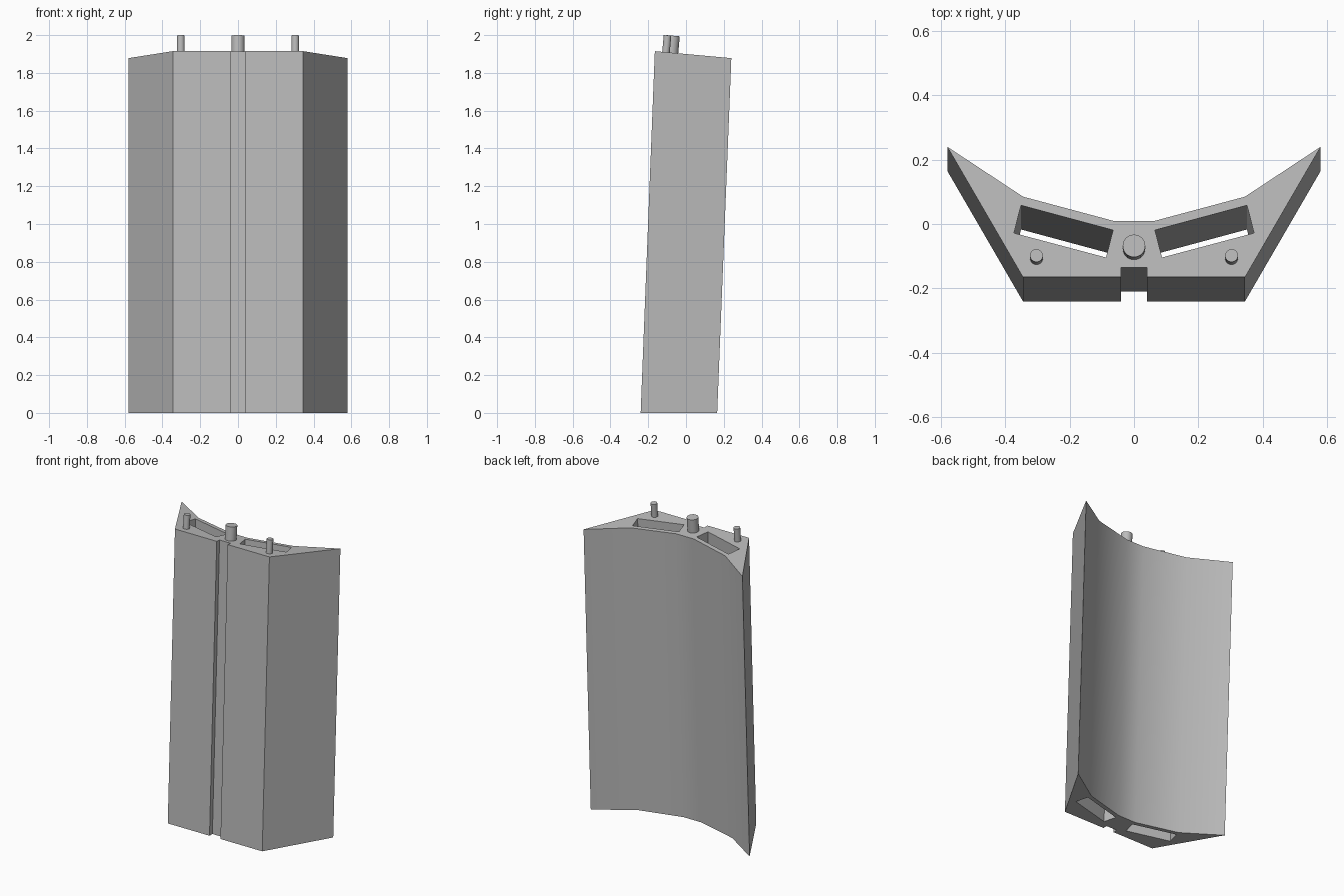
import bpy
import bmesh
import math
from mathutils import Vector

cube = bpy.data.objects.get("Cube")
if cube:
    bpy.data.objects.remove(cube)

LEAN = 0.075 / 1.915           # backward lean of the body per unit of height
SLOPE = -0.037 / 0.405         # fall of the top face towards the back
TOP_FRONT = (-0.165, 1.915)    # y, z of the top front edge

grey = bpy.data.materials.new("plain grey")
grey.use_nodes = True
grey.diffuse_color = (0.5, 0.5, 0.5, 1)
grey.node_tree.nodes["Principled BSDF"].inputs["Base Color"].default_value = (0.5, 0.5, 0.5, 1)


def top_z(y):
    return TOP_FRONT[1] + (y - TOP_FRONT[0]) * SLOPE


def leaning_prism(name, outline, extra=0.0):
    """Extrude an outline, given on the top face, down along the lean."""
    bm = bmesh.new()
    low, high = [], []
    for x, y in outline:
        z = top_z(y) + extra
        shift = LEAN * TOP_FRONT[1]
        low.append(bm.verts.new((x, y - shift - LEAN * extra, -extra)))
        high.append(bm.verts.new((x, y + LEAN * extra, z)))
    bm.faces.new(low)
    bm.faces.new(high)
    for i in range(len(low)):
        j = (i + 1) % len(low)
        bm.faces.new((low[i], low[j], high[j], high[i]))
    bmesh.ops.recalc_face_normals(bm, faces=bm.faces)
    mesh = bpy.data.meshes.new(name)
    bm.to_mesh(mesh)
    bm.free()
    obj = bpy.data.objects.new(name, mesh)
    bpy.context.collection.objects.link(obj)
    mesh.materials.append(grey)
    return obj


def smooth(obj, degrees):
    bpy.ops.object.select_all(action='DESELECT')
    obj.select_set(True)
    bpy.context.view_layer.objects.active = obj
    bpy.ops.object.shade_smooth_by_angle(angle=math.radians(degrees))


# Body: front groove, slanted flanks and faceted hollow back
half = [(0.04, -0.135), (0.04, -0.165), (0.345, -0.165), (0.58, 0.24),
        (0.345, 0.085), (0.065, 0.01)]
body = leaning_prism("body", half + [(-x, y) for x, y in reversed(half)])

# Two rectangular channels running through the body
slot = [(0.351, 0.058), (0.065, -0.019), (0.087, -0.104), (0.373, -0.028)]
for side, sign in (("left", 1), ("right", -1)):
    cutter = leaning_prism(side + "_channel_cutter", [(sign * x, y) for x, y in slot], 0.05)
    cutter.hide_render = True
    cut = body.modifiers.new(side + " channel", 'BOOLEAN')
    cut.operation = 'DIFFERENCE'
    cut.solver = 'EXACT'
    cut.object = cutter
    bpy.context.view_layer.objects.active = body
    bpy.ops.object.modifier_apply(modifier=cut.name)
    bpy.data.objects.remove(cutter)
smooth(body, 35)

# Pegs standing square to the top face
normal = Vector((0, -SLOPE, 1)).normalized()
for name, x, y, radius in (("centre_peg", 0, -0.076, 0.035),
                           ("left_peg", 0.303, -0.106, 0.02),
                           ("right_peg", -0.303, -0.106, 0.02)):
    base = Vector((x, y, top_z(y)))
    sunk = 0.01
    length = (2.0 - radius * abs(SLOPE) - base.z) / normal.z
    centre = base + normal * (length - sunk) / 2
    bpy.ops.mesh.primitive_cylinder_add(
        vertices=32, radius=radius, depth=length + sunk, location=centre,
        rotation=normal.to_track_quat('Z', 'Y').to_euler())
    peg = bpy.context.object
    peg.name = name
    peg.data.materials.append(grey)
    smooth(peg, 35)
